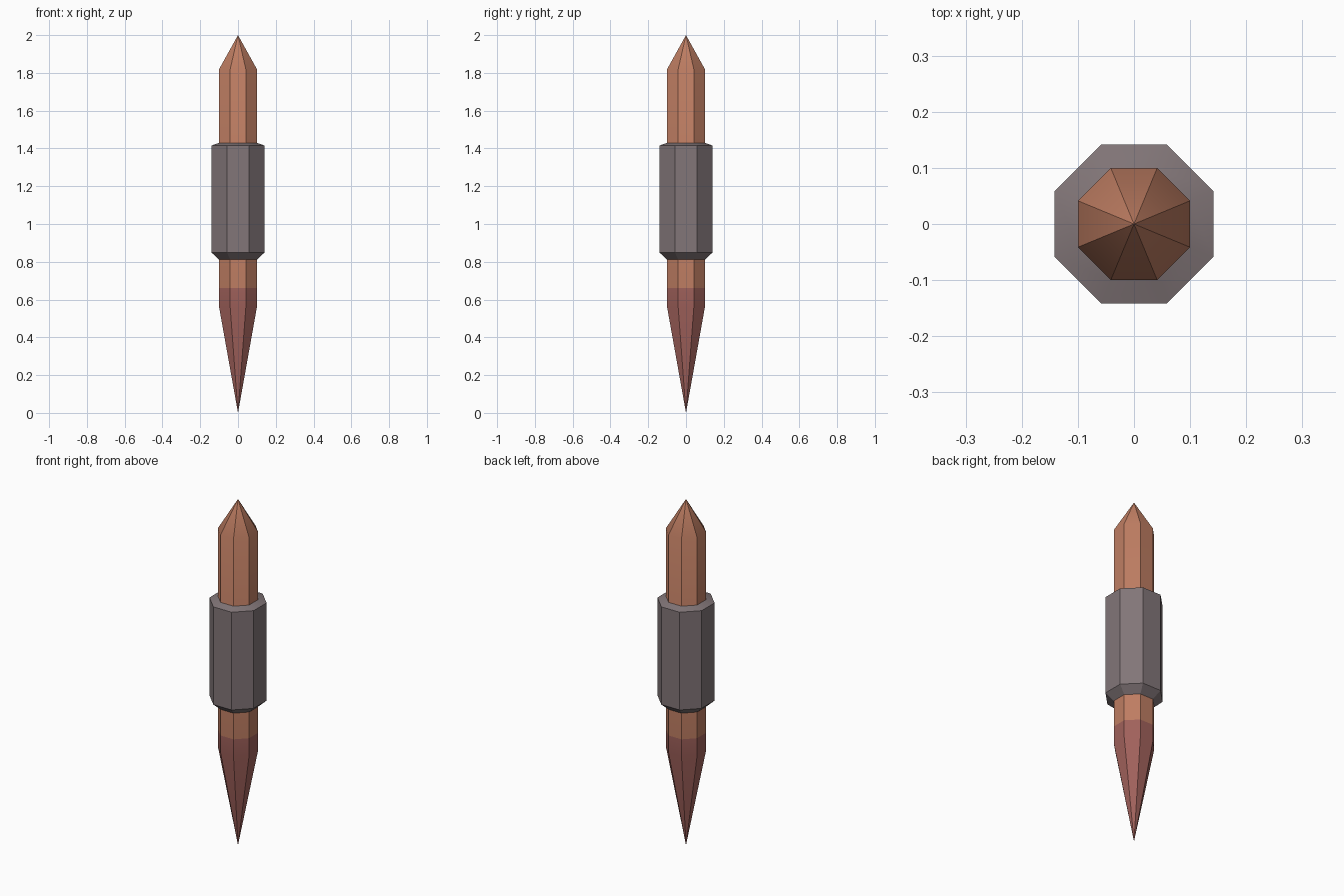
import bpy, bmesh, math

cube = bpy.data.objects.get("Cube")
if cube:
    bpy.data.objects.remove(cube, do_unlink=True)

SIDES = 8


def material(name, rgb):
    mat = bpy.data.materials.new(name)
    mat.use_nodes = True
    mat.diffuse_color = (*rgb, 1)
    mat.node_tree.nodes["Principled BSDF"].inputs["Base Color"].default_value = (*rgb, 1)
    return mat


wood = material("copper brown", (0.515, 0.205, 0.122))
red = material("dull red", (0.352, 0.120, 0.105))
grey = material("warm grey", (0.223, 0.181, 0.188))


def octagonal_part(name, profile, mats, pick=lambda z: 0):
    """Stack octagonal rings from (flat-to-centre distance, height) pairs; 0 makes a point."""
    bm = bmesh.new()
    rings = []
    for apothem, z in profile:
        if apothem == 0:
            rings.append([bm.verts.new((0, 0, z))] * SIDES)
            continue
        r = apothem / math.cos(math.pi / SIDES)
        angles = [(i + 0.5) * math.tau / SIDES for i in range(SIDES)]
        rings.append([bm.verts.new((r * math.cos(a), r * math.sin(a), z)) for a in angles])
    for low, high in zip(rings, rings[1:]):
        for i in range(SIDES):
            j = (i + 1) % SIDES
            corners = dict.fromkeys((low[i], low[j], high[j], high[i]))
            face = bm.faces.new(corners)
            face.material_index = pick(face.calc_center_median().z)
    bmesh.ops.recalc_face_normals(bm, faces=bm.faces)
    mesh = bpy.data.meshes.new(name)
    bm.to_mesh(mesh)
    bm.free()
    for mat in mats:
        mesh.materials.append(mat)
    obj = bpy.data.objects.new(name, mesh)
    bpy.context.collection.objects.link(obj)
    bpy.ops.object.select_all(action='DESELECT')
    obj.select_set(True)
    bpy.context.view_layer.objects.active = obj
    bpy.ops.object.shade_smooth_by_angle(angle=math.radians(30))
    return obj


# Pointed shaft, red below the colour line
octagonal_part("shaft",
               [(0, 0), (0.1, 0.56), (0.1, 0.66), (0.1, 1.82), (0, 2.0)],
               [wood, red], lambda z: 1 if z < 0.66 else 0)

# Grip collar with chamfered ends closing onto the shaft
octagonal_part("grip_collar",
               [(0.099, 0.81), (0.1415, 0.85), (0.1415, 1.415), (0.099, 1.43)],
               [grey])
